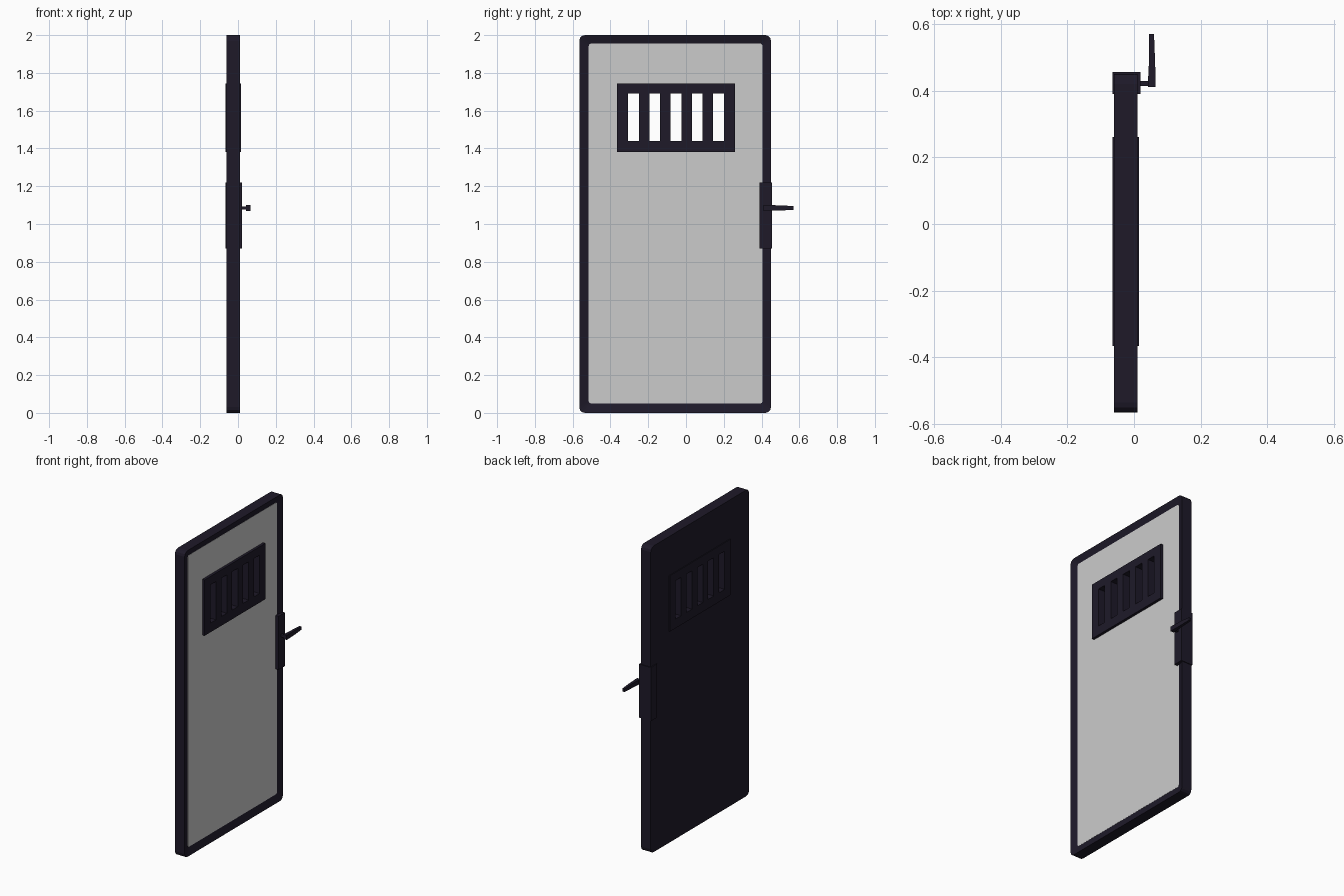
import bpy, bmesh
from math import sin, cos, pi

if "Cube" in bpy.data.objects:
    bpy.data.objects.remove(bpy.data.objects["Cube"])

dark = bpy.data.materials.new("dark_metal")
dark.diffuse_color = (0.013, 0.010, 0.022, 1)
dark.use_nodes = True
dark.node_tree.nodes["Principled BSDF"].inputs["Base Color"].default_value = dark.diffuse_color


def finish(name, bm, mat=dark):
    bmesh.ops.recalc_face_normals(bm, faces=bm.faces)
    me = bpy.data.meshes.new(name)
    bm.to_mesh(me)
    bm.free()
    ob = bpy.data.objects.new(name, me)
    bpy.context.collection.objects.link(ob)
    if mat:
        me.materials.append(mat)
    return ob


def add_box(bm, x0, x1, y0, y1, z0, z1):
    vs = bmesh.ops.create_cube(bm, size=1)["verts"]
    for v in vs:
        v.co = ((x0 + x1) / 2 + v.co.x * (x1 - x0),
                (y0 + y1) / 2 + v.co.y * (y1 - y0),
                (z0 + z1) / 2 + v.co.z * (z1 - z0))


def rounded_loop(bm, x, y0, y1, z0, z1, r, seg=3):
    corners = [(y1 - r, z1 - r), (y0 + r, z1 - r), (y0 + r, z0 + r), (y1 - r, z0 + r)]
    return [bm.verts.new((x, cy + r * cos((k + i / seg) * pi / 2), cz + r * sin((k + i / seg) * pi / 2)))
            for k, (cy, cz) in enumerate(corners) for i in range(seg + 1)]


def loft(bm, loops):
    n = len(loops[0])
    for a, b in zip(loops, loops[1:]):
        for i in range(n):
            bm.faces.new((a[i], a[(i + 1) % n], b[(i + 1) % n], b[i]))
    bm.faces.new(loops[0])
    bm.faces.new(loops[-1])


# door leaf with a sloping raised rim
OUTER = (-0.565, 0.45, 0.0, 2.0, 0.03)
INNER = (-0.515, 0.405, 0.05, 1.955, 0.012)
bm = bmesh.new()
loft(bm, [rounded_loop(bm, -0.06, *OUTER), rounded_loop(bm, 0.01, *OUTER),
          rounded_loop(bm, -0.003, *INNER)])
leaf = finish("door_leaf", bm)

# light grey inset panel
bm = bmesh.new()
loft(bm, [rounded_loop(bm, -0.008, *INNER), rounded_loop(bm, -0.002, *INNER)])
panel = finish("door_panel", bm, None)

# window opening cut through leaf and panel
bm = bmesh.new()
add_box(bm, -0.2, 0.2, -0.335, 0.23, 1.41, 1.715)
cutter = finish("window_cutter", bm)
cutter.hide_render = True
cutter.hide_viewport = True
for ob in (leaf, panel):
    mod = ob.modifiers.new("window", "BOOLEAN")
    mod.operation = "DIFFERENCE"
    mod.solver = "EXACT"
    mod.object = cutter

# window grille: rails and upright bars around five slots
GX = (-0.065, 0.015)
bm = bmesh.new()
add_box(bm, *GX, -0.365, 0.26, 1.38, 1.44)
add_box(bm, *GX, -0.365, 0.26, 1.69, 1.745)
slots = [(-0.0525 + 0.1125 * k - 0.0285, -0.0525 + 0.1125 * k + 0.0285) for k in range(-2, 3)]
edges = [-0.365] + [e for s in slots for e in s] + [0.26]
for a, b in zip(edges[::2], edges[1::2]):
    add_box(bm, *GX, a, b, 1.44, 1.69)
finish("window_grille", bm)

# lock case wrapped round the door edge
bm = bmesh.new()
add_box(bm, -0.065, 0.02, 0.39, 0.455, 0.87, 1.22)
finish("lock_case", bm)

# handle spindle
bm = bmesh.new()
add_box(bm, 0.015, 0.048, 0.413, 0.429, 1.077, 1.093)
finish("handle_spindle", bm)

# tapered handle lever
bm = bmesh.new()
loops = []
for y, x0, x1, h in ((0.41, 0.042, 0.065, 0.015), (0.43, 0.042, 0.065, 0.015),
                     (0.49, 0.045, 0.063, 0.014), (0.57, 0.045, 0.060, 0.010)):
    loops.append([bm.verts.new((x, y, 1.085 + z))
                  for x, z in ((x0, -h), (x1, -h), (x1, h), (x0, h))])
loft(bm, loops)
finish("handle_lever", bm)
